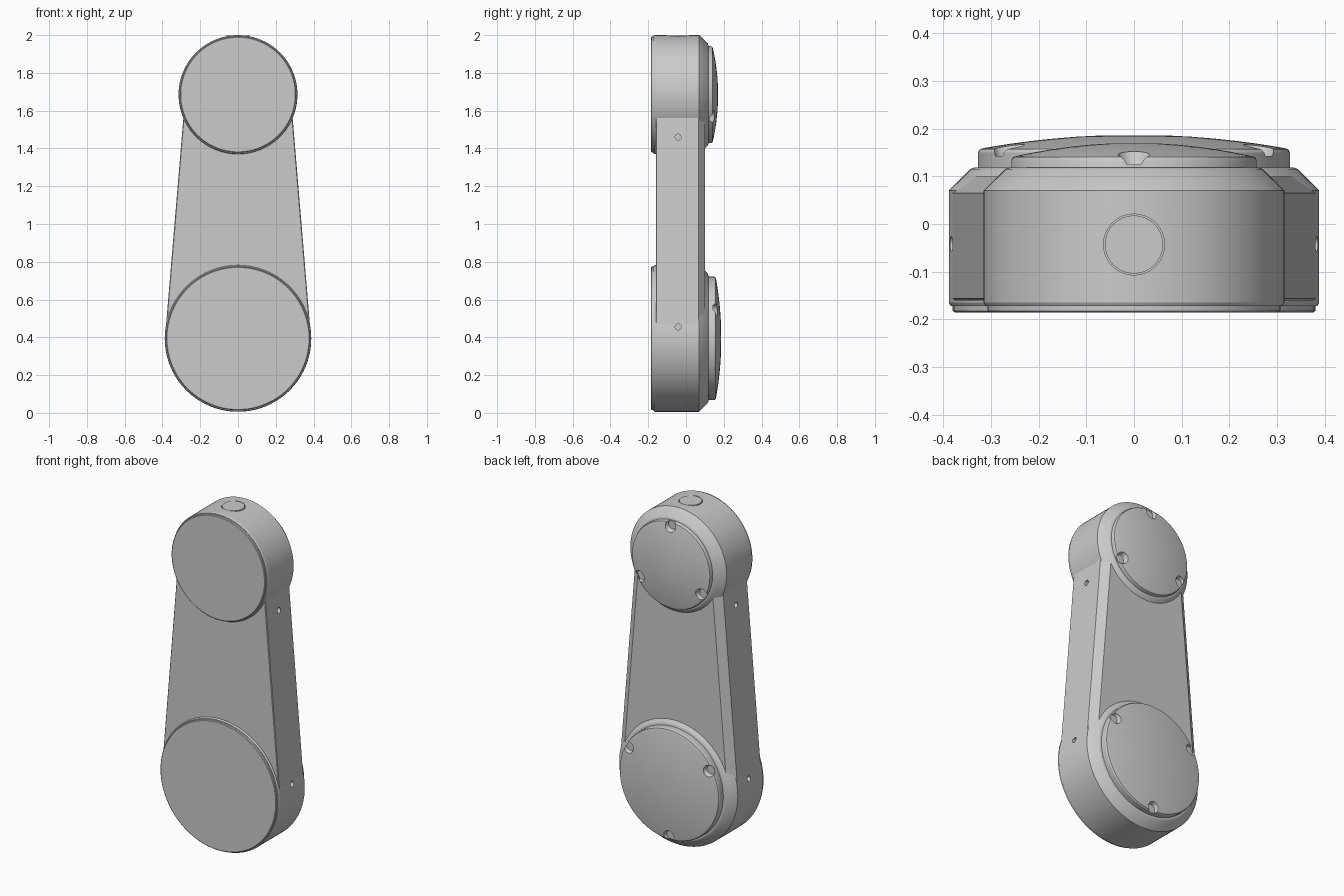
import bpy, bmesh
from math import sin, cos, pi, radians
from mathutils import Matrix, Vector

cube = bpy.data.objects.get("Cube")
if cube:
    bpy.data.objects.remove(cube, do_unlink=True)

GREY = (0.6, 0.6, 0.6, 1.0)
metal = bpy.data.materials.new("plain_grey")
metal.use_nodes = True
metal.diffuse_color = GREY
metal.node_tree.nodes["Principled BSDF"].inputs["Base Color"].default_value = GREY


def finish(name, bm, angle=25):
    bmesh.ops.recalc_face_normals(bm, faces=bm.faces)
    mesh = bpy.data.meshes.new(name)
    bm.to_mesh(mesh)
    bm.free()
    ob = bpy.data.objects.new(name, mesh)
    bpy.context.collection.objects.link(ob)
    mesh.materials.append(metal)
    smooth(ob, angle)
    return ob


def smooth(ob, angle=25):
    bpy.ops.object.select_all(action='DESELECT')
    ob.select_set(True)
    bpy.context.view_layer.objects.active = ob
    bpy.ops.object.shade_smooth_by_angle(angle=radians(angle))


def lathe(name, profile, z, segments=96):
    """Revolve (radius, y) points around the y axis at height z."""
    bm = bmesh.new()
    rings = []
    for r, y in profile:
        angles = [2 * pi * i / segments for i in range(segments)]
        rings.append([bm.verts.new((r * cos(a), y, z + r * sin(a))) for a in angles])
    for a, b in zip(rings, rings[1:]):
        for i in range(segments):
            j = (i + 1) % segments
            bm.faces.new((a[i], a[j], b[j], b[i]))
    bm.faces.new(rings[0])
    bm.faces.new(rings[-1])
    return finish(name, bm)


def rod(bm, centre, axis, r1, r2, depth):
    """Add a cylinder or cone along an axis."""
    turn = Vector((0, 0, 1)).rotation_difference(Vector(axis)).to_matrix().to_4x4()
    bmesh.ops.create_cone(bm, cap_ends=True, segments=32, radius1=r1, radius2=r2,
                          depth=depth, matrix=Matrix.Translation(centre) @ turn)


def cut(target, bm):
    """Cut away the cutter shapes and remove the cutter."""
    cutter = finish("cutter", bm)
    cutter.hide_render = True
    mod = target.modifiers.new("cut", 'BOOLEAN')
    mod.operation = 'DIFFERENCE'
    mod.solver = 'EXACT'
    mod.object = cutter
    bpy.context.view_layer.objects.active = target
    bpy.ops.object.modifier_apply(modifier=mod.name)
    bpy.data.objects.remove(cutter, do_unlink=True)
    smooth(target)


def joint(label, z, radius, cap_r, peak, first_angle):
    # Drum with a chamfered back edge
    drum = lathe(label + "_drum", [(radius - 0.004, -0.172), (radius, -0.165),
                                   (radius, 0.07), (radius - 0.045, 0.115),
                                   (radius - 0.052, 0.118)], z)
    # Flat front disc
    lathe(label + "_front_disc", [(radius - 0.012, -0.185), (radius - 0.008, -0.182),
                                  (radius - 0.008, -0.16)], z)
    # Domed back cap with three finger notches
    rim = peak - 0.03
    dome = [(cap_r * 0.96 * cos(t * pi / 16), rim + (peak - rim) * (1 - (0.96 * cos(t * pi / 16)) ** 2))
            for t in range(8)]
    cap = lathe(label + "_back_cap", [(cap_r, 0.10), (cap_r, rim - 0.007),
                                      (cap_r * 0.988, rim)] + dome, z)
    bm = bmesh.new()
    for k in range(3):
        a = radians(first_angle + 120 * k)
        r = cap_r - 0.022
        for step in (0, 0.03):
            rod(bm, ((r + step) * cos(a), rim + 0.02, z + (r + step) * sin(a)),
                (0, 1, 0), 0.026, 0.052, 0.07) if step == 0 else None
    cut(cap, bm)
    return drum


lower_drum = joint("lower", 0.394, 0.388, 0.327, 0.187, 30)
upper_drum = joint("upper", 1.685, 0.315, 0.257, 0.170, 90)

# Tapered arm with a chamfered back
bm = bmesh.new()
loops = []
for inset, y in ((0.004, -0.16), (0, -0.156), (0, 0.065), (0.045, 0.10)):
    corners = ((-0.387, 0.394), (0.387, 0.394), (0.279, 1.685), (-0.279, 1.685))
    loops.append([bm.verts.new((x - inset * (1 if x > 0 else -1), y, z)) for x, z in corners])
for a, b in zip(loops, loops[1:]):
    for i in range(4):
        j = (i + 1) % 4
        bm.faces.new((a[i], a[j], b[j], b[i]))
bm.faces.new(loops[0])
bm.faces.new(loops[-1])
arm = finish("arm", bm)


def side_holes():
    holes = bmesh.new()
    for side in (-1, 1):
        for x, z in ((0.384, 0.455), (0.298, 1.46)):
            rod(holes, (side * x, -0.042, z), (1, 0, 0), 0.016, 0.016, 0.08)
    return holes


# Small screw holes in both sides
cut(arm, side_holes())
cut(lower_drum, side_holes())

# Round plug set in the top
bm = bmesh.new()
rod(bm, (0, -0.043, 2.0), (0, 0, 1), 0.064, 0.064, 0.05)
cut(upper_drum, bm)
bm = bmesh.new()
rod(bm, (0, -0.043, 1.979), (0, 0, 1), 0.061, 0.061, 0.04)
finish("top_plug", bm)
